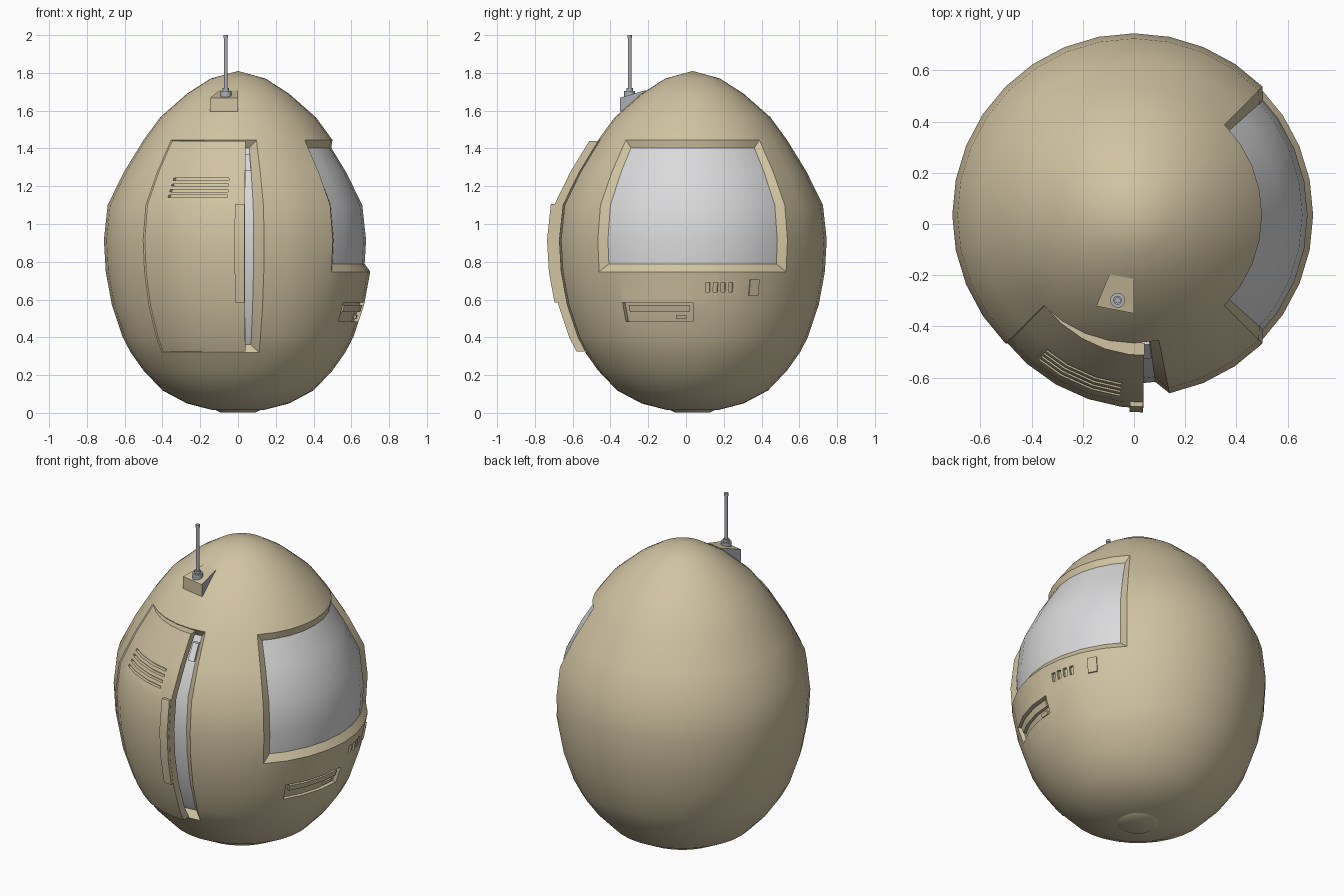
import bpy, bmesh, math
from mathutils import Matrix, Vector

if "Cube" in bpy.data.objects:
    bpy.data.objects.remove(bpy.data.objects["Cube"])

CY = 0.035                       # egg axis offset in y
STEP = 11.25                     # degrees per side, 32 sides
# egg profile: (height, radius)
PROFILE = [(0.01, 0), (0.015, .135), (.05, .27), (.119, .4), (.224, .5), (.32, .568),
           (.40, .61), (.573, .668), (.747, .70), (.915, .71), (1.10, .69), (1.275, .604),
           (1.445, .5), (1.565, .412), (1.69, .27), (1.77, .145), (1.81, 0)]


def material(name, col):
    m = bpy.data.materials.new(name)
    m.diffuse_color = (*col, 1)
    m.use_nodes = True
    m.node_tree.nodes["Principled BSDF"].inputs["Base Color"].default_value = m.diffuse_color
    return m


TAN = material("tan_plastic", (.64, .55, .365))
GREY = material("light_grey", (.70, .70, .71))
METAL = material("metal_grey", (.42, .43, .46))


def radius(z):
    for (z0, r0), (z1, r1) in zip(PROFILE, PROFILE[1:]):
        if z <= z1:
            return r0 + (r1 - r0) * (z - z0) / (z1 - z0)
    return 0


def point(a, z, off=0):
    """Point on the faceted egg at angle a (degrees from +x), moved outwards by off."""
    half = math.radians(STEP / 2)
    r = (radius(z) + off) * math.cos(half) / math.cos(math.radians(a % STEP) - half)
    t = math.radians(a)
    return Vector((r * math.cos(t), CY + r * math.sin(t), z))


def between(lo, hi, stops):
    return [lo] + [s for s in stops if lo + .004 < s < hi - .004] + [hi]


def block(bm, a0, a1, z0, z1, inner, outer):
    """Closed curved block following the egg surface."""
    A = between(a0, a1, [i * STEP for i in range(-32, 33)])
    Z = between(z0, z1, [p[0] for p in PROFILE])
    g = [[[bm.verts.new(point(a, z, o)) for a in A] for z in Z] for o in (inner, outer)]
    faces = []
    for k in (0, 1):
        for j in range(len(Z) - 1):
            for i in range(len(A) - 1):
                q = [g[k][j][i], g[k][j][i + 1], g[k][j + 1][i + 1], g[k][j + 1][i]]
                faces.append(bm.faces.new(q if k else q[::-1]))
    rim = [(0, i) for i in range(len(A))] + [(j, len(A) - 1) for j in range(1, len(Z))]
    rim += [(len(Z) - 1, i) for i in range(len(A) - 2, -1, -1)]
    rim += [(j, 0) for j in range(len(Z) - 2, 0, -1)]
    for (j, i), (m, n) in zip(rim, rim[1:] + rim[:1]):
        faces.append(bm.faces.new([g[0][j][i], g[0][m][n], g[1][m][n], g[1][j][i]]))
    bmesh.ops.recalc_face_normals(bm, faces=faces)


def finish(bm, name, mats, smooth=True):
    bmesh.ops.recalc_face_normals(bm, faces=bm.faces[:])
    me = bpy.data.meshes.new(name)
    bm.to_mesh(me)
    bm.free()
    ob = bpy.data.objects.new(name, me)
    bpy.context.collection.objects.link(ob)
    for m in mats:
        me.materials.append(m)
    if smooth:
        shade(ob)
    return ob


def select(ob):
    bpy.ops.object.select_all(action='DESELECT')
    ob.select_set(True)
    bpy.context.view_layer.objects.active = ob


def shade(ob):
    select(ob)
    bpy.ops.object.shade_smooth_by_angle(angle=math.radians(30))


def blocks(name, specs, mats=(TAN,), smooth=True):
    bm = bmesh.new()
    for s in specs:
        block(bm, *s)
    return finish(bm, name, mats, smooth)


def cut(ob, specs):
    """Sink curved slots into an object."""
    cutter = blocks("slot_cutter", specs, (TAN,), False)
    cutter.hide_render = True
    mod = ob.modifiers.new("slots", 'BOOLEAN')
    mod.operation, mod.solver, mod.object = 'DIFFERENCE', 'EXACT', cutter
    select(ob)
    bpy.ops.object.modifier_apply(modifier=mod.name)
    bpy.data.objects.remove(cutter)
    shade(ob)


# --- egg body with two bevelled recesses: (first side, last side, low ring, high ring, depth, bevel)
RECESSES = [(-4, 4, 8, 12, .032, 3.4), (-12, -7, 5, 12, .05, 4)]
bm = bmesh.new()
last = len(PROFILE) - 1
rings = [[bm.verts.new(point(i * STEP, z)) for i in range(32)] for z, r in PROFILE[1:-1]]
poles = [bm.verts.new((0, CY, PROFILE[k][0])) for k in (0, last)]


def in_recess(i, j):
    return any((i - c0) % 32 < c1 - c0 and j0 <= j < j1 for c0, c1, j0, j1, d, b in RECESSES)


for i in range(32):
    n = (i + 1) % 32
    bm.faces.new([poles[0], rings[0][n], rings[0][i]])
    bm.faces.new([poles[1], rings[-1][i], rings[-1][n]])
    for j in range(1, last - 1):
        if not in_recess(i, j):
            lo, hi = rings[j - 1], rings[j]
            bm.faces.new([lo[i], lo[n], hi[n], hi[i]])
for c0, c1, j0, j1, depth, bev in RECESSES:
    nu, nv = c1 - c0, j1 - j0
    z_lo, z_hi = PROFILE[j0][0], PROFILE[j1][0]
    outer = [[rings[j - 1][i % 32] for i in range(c0, c1 + 1)] for j in range(j0, j1 + 1)]
    inner = []
    for j in range(j0, j1 + 1):
        z = min(max(PROFILE[j][0], z_lo + .042), z_hi - .042)
        inner.append([bm.verts.new(point(min(max(i * STEP, c0 * STEP + bev), c1 * STEP - bev),
                                         z, -depth)) for i in range(c0, c1 + 1)])
    for j in range(nv):
        for i in range(nu):
            f = bm.faces.new([inner[j][i], inner[j][i + 1], inner[j + 1][i + 1], inner[j + 1][i]])
            f.material_index = 1
    for i in range(nu):          # top and bottom bevels
        for j in (0, nv):
            bm.faces.new([outer[j][i], outer[j][i + 1], inner[j][i + 1], inner[j][i]])
    for j in range(nv):          # side bevels
        for i in (0, nu):
            bm.faces.new([outer[j][i], outer[j + 1][i], inner[j + 1][i], inner[j][i]])
body = finish(bm, "egg_body", (TAN, GREY), False)

# drive bay and the small speaker slots below the screen
slots = [(-33.6, .1, .485, .585, -.025, .05)]
slots += [(a, a + 2.0, .64, .69, -.015, .05) for a in (5.7, 9.2, 12.7, 16.2)]
cut(body, slots)
blocks("drive_face", [(-31, -1.5, .535, .57, -.03, -.008), (-8, -3, .497, .518, -.03, -.012)])
blocks("power_button", [(26, 30.6, .62, .705, -.01, .008)])

# --- door standing slightly ajar, with vents and a grip
S = -90
door = blocks("front_door", [(S - 44.5, S + 6.5, .325, 1.44, -.048, 0)], (TAN,), False)
cut(door, [(S - 31.5, S - 1.5, z, z + .013, -.02, .05) for z in (1.14, 1.17, 1.20, 1.23)])
grip = blocks("door_grip", [(S + 2.2, S + 6.4, .585, 1.105, -.01, .018)])
hinge = Matrix.Translation((-.33, -.36, 0))
swing = hinge @ Matrix.Rotation(math.radians(-7.5), 4, 'Z') @ hinge.inverted()
for ob in (door, grip):
    ob.data.transform(swing)

# small fitting behind the door
blocks("inner_fitting", [(S + 3, S + 7, 1.28, 1.37, -.06, -.035)], (GREY,))

# --- antenna mount: wedge sitting on the egg
bm = bmesh.new()
ends = []
for a in (S - 22.5, S):
    t = math.radians(a)
    ends.append([bm.verts.new((r * math.cos(t), CY + r * math.sin(t), z))
                 for r, z in ((.385, 1.595), (.385, 1.668), (.25, 1.708), (.25, 1.595))])
for e in ends:
    bm.faces.new(e).material_index = 1
for k in range(4):
    m = (k + 1) % 4
    f = bm.faces.new([ends[0][k], ends[0][m], ends[1][m], ends[1][k]])
    f.material_index = 1 if k == 2 else 0
finish(bm, "antenna_mount", (TAN, METAL), False)

# --- antenna: collar, rod and tip
bm = bmesh.new()
for r, z0, z1 in ((.029, 1.66, 1.705), (.017, 1.70, 1.72), (.0095, 1.70, 1.985), (.012, 1.984, 2.0)):
    bmesh.ops.create_cone(bm, cap_ends=True, segments=16, radius1=r, radius2=r, depth=z1 - z0,
                          matrix=Matrix.Translation((-.064, -.298, (z0 + z1) / 2)))
finish(bm, "antenna", (METAL,))

# small foot pad touching the ground
bm = bmesh.new()
bmesh.ops.create_cone(bm, cap_ends=True, segments=32, radius1=.09, radius2=.12, depth=.015,
                      matrix=Matrix.Translation((0, CY, .0085)))
finish(bm, "base_pad", (TAN,))
